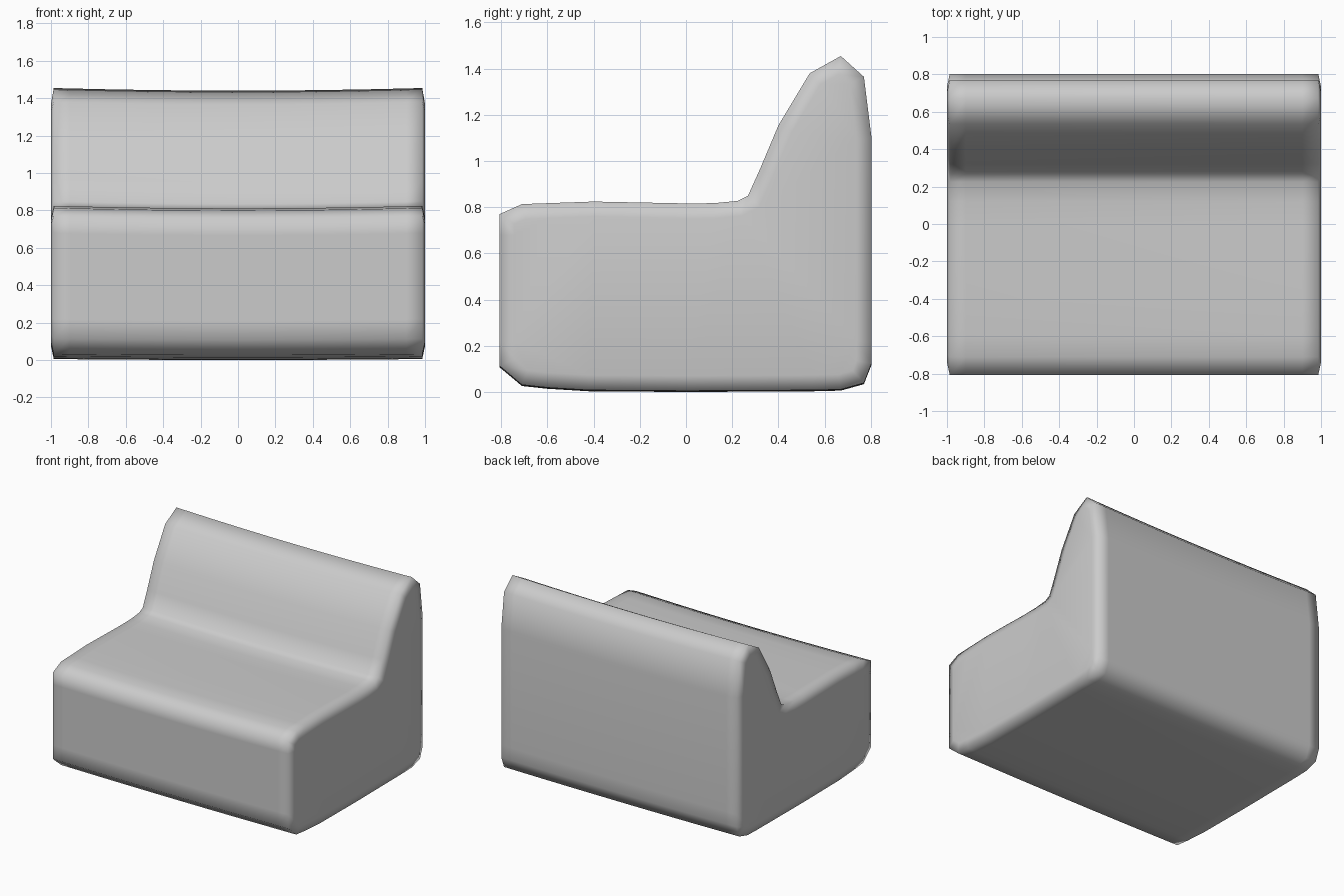
import bpy, bmesh

if "Cube" in bpy.data.objects:
    bpy.data.objects.remove(bpy.data.objects["Cube"])

# side profile of the seat block (y, z), starting at the lower front
profile = [(-0.808, 0.115), (-0.808, 0.22), (-0.808, 0.68), (-0.808, 0.77),
           (-0.71, 0.814), (-0.60, 0.818), (-0.40, 0.825), (0.0, 0.817),
           (0.12, 0.818), (0.225, 0.828), (0.268, 0.85), (0.32, 0.965),
           (0.40, 1.155), (0.535, 1.38), (0.67, 1.455), (0.77, 1.365),
           (0.803, 1.10), (0.803, 0.22), (0.803, 0.125), (0.77, 0.04),
           (0.67, 0.012), (0.55, 0.009), (0.0, 0.006), (-0.42, 0.009),
           (-0.60, 0.02), (-0.71, 0.032)]
half = [0.22, 0.45, 0.68, 0.90, 0.985]
stations = [-x for x in reversed(half)] + [0.0] + half


def sag(x, z):
    # the block dips slightly toward the middle
    return (0.005 + 0.010 * min(z, 0.9)) * (1 - (x / 0.985) ** 2)


bm = bmesh.new()
loops = [[bm.verts.new((x, y, z - sag(x, z))) for y, z in profile]
         for x in stations]
n = len(profile)

# skin between the cross-sections
for a, b in zip(loops, loops[1:]):
    for i in range(n):
        j = (i + 1) % n
        bm.faces.new((a[i], a[j], b[j], b[i]))

# end caps, with a soft raised inset
caps = [bm.faces.new(loops[0]), bm.faces.new(loops[-1])]
bmesh.ops.recalc_face_normals(bm, faces=bm.faces)
bmesh.ops.inset_individual(bm, faces=caps, thickness=0.065, depth=0.014,
                           use_even_offset=True)
bmesh.ops.triangulate(bm, faces=[f for f in bm.faces if len(f.verts) > 4])
low = min(v.co.z for v in bm.verts)
for v in bm.verts:
    v.co.z -= low
for f in bm.faces:
    f.smooth = True

mesh = bpy.data.meshes.new("seat_block")
bm.to_mesh(mesh)
bm.free()
seat = bpy.data.objects.new("seat_block", mesh)
bpy.context.collection.objects.link(seat)
